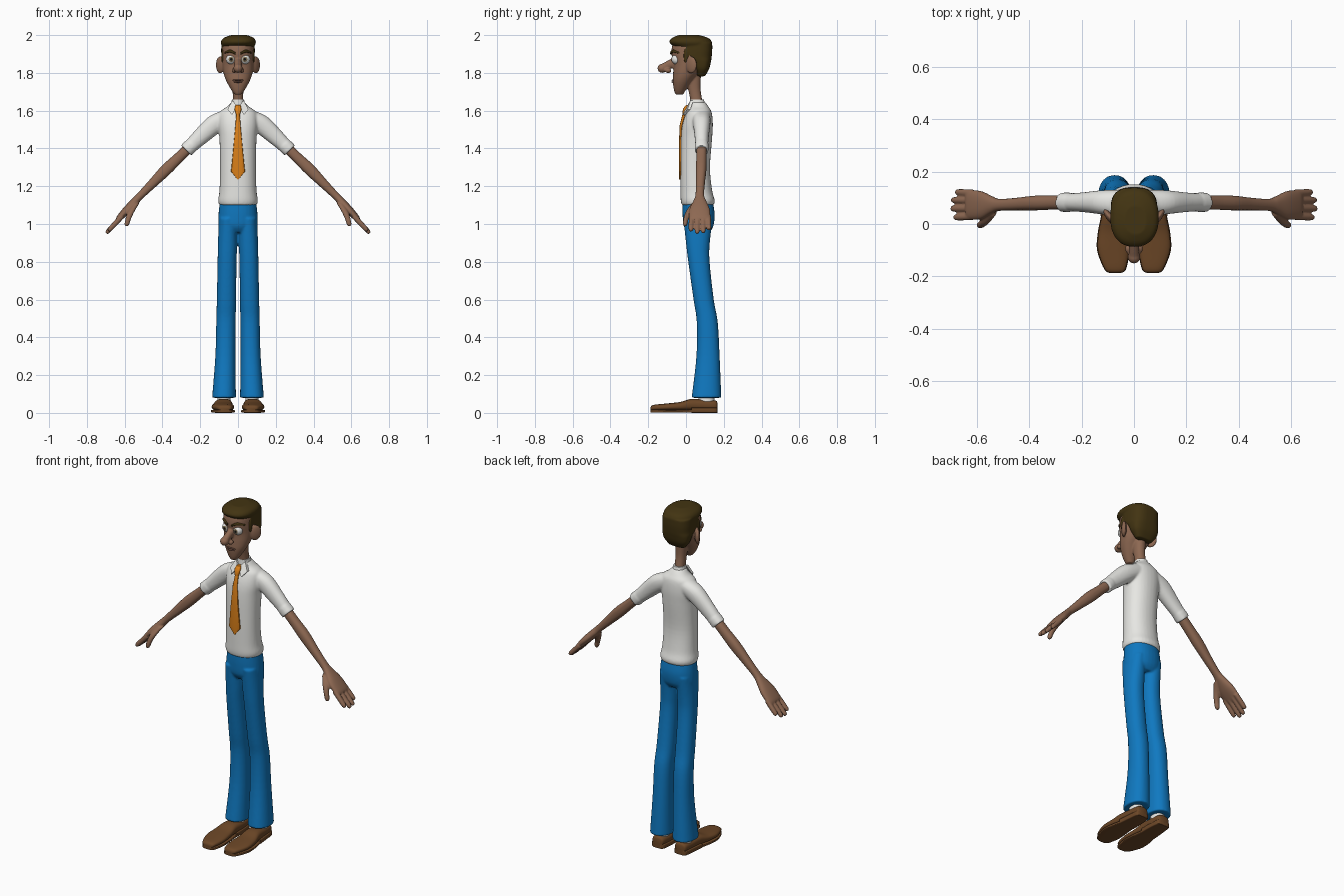
import bpy, bmesh, math
from mathutils import Vector, Matrix

if "Cube" in bpy.data.objects:
    bpy.data.objects.remove(bpy.data.objects["Cube"])

X, Y, Z = Vector((1, 0, 0)), Vector((0, 1, 0)), Vector((0, 0, 1))
ACROSS = Vector((0.7, 0, 0.7))      # perpendicular to the arm in the front plane
DOWN_ARM = Vector((0.68, 0, -0.73))  # direction the hand points


def material(name, r, g, b):
    m = bpy.data.materials.new(name)
    m.use_nodes = True
    m.diffuse_color = (r, g, b, 1)
    bsdf = next(n for n in m.node_tree.nodes if n.type == 'BSDF_PRINCIPLED')
    bsdf.inputs["Base Color"].default_value = (r, g, b, 1)
    bsdf.inputs["Roughness"].default_value = 0.7
    return m


SKIN = material("skin", 0.27, 0.14, 0.085)
LIPS = material("lips", 0.17, 0.08, 0.055)
SHIRT = material("shirt white", 0.8, 0.8, 0.77)
BLUE = material("trouser blue", 0.005, 0.19, 0.53)
ORANGE = material("tie orange", 0.72, 0.22, 0.01)
HAIR = material("hair brown", 0.055, 0.034, 0.006)
SHOE = material("shoe brown", 0.15, 0.063, 0.02)
EYE = material("eye white", 0.85, 0.85, 0.82)
IRIS = material("iris", 0.2, 0.15, 0.08)
PUPIL = material("pupil black", 0.005, 0.005, 0.005)


def spline(rings, steps):
    """Smoothly interpolate the ring values."""
    pts = [Vector(r) for r in rings]
    out = []
    for i in range(len(pts) - 1):
        p0, p1 = pts[max(i - 1, 0)], pts[i]
        p2, p3 = pts[i + 1], pts[min(i + 2, len(pts) - 1)]
        for k in range(steps):
            t = k / steps
            a, b = (p2 - p0) / 2, (p3 - p1) / 2
            h = t * t * (3 - 2 * t)
            out.append(p1 * (1 - h) + p2 * h + a * (t * (1 - t) ** 2) - b * (t * t * (1 - t)))
    return out + [pts[-1]]


def loft(bm, rings, u=X, v=Y, p=2.2, steps=5, n=32, pair=False):
    """Skin superellipse rings (x, y, z, half width, half depth)."""
    for side in ((1, -1) if pair else (1,)):
        loops = []
        for x, y, z, a, b in spline(rings, steps):
            loop = []
            for k in range(n):
                t = math.tau * k / n
                c, s = math.cos(t), math.sin(t)
                co = (Vector((x, y, z)) + u * math.copysign(abs(c) ** (2 / p), c) * a
                      + v * math.copysign(abs(s) ** (2 / p), s) * b)
                co.x *= side
                loop.append(bm.verts.new(co))
            loops.append(loop)
        for lo, hi in zip(loops, loops[1:]):
            for k in range(n):
                bm.faces.new((lo[k], lo[(k + 1) % n], hi[(k + 1) % n], hi[k]))
        bm.faces.new(loops[0])
        bm.faces.new(loops[-1])


def upright(rows):
    """Turn (z, x, half width, front, back) into rings."""
    return [(x, (f + b) / 2, z, a, (b - f) / 2) for z, x, a, f, b in rows]


def ball(bm, center, radii, pair=False, turn=0):
    for side in ((1, -1) if pair else (1,)):
        m = (Matrix.Translation((center[0] * side, center[1], center[2]))
             @ Matrix.Rotation(turn * side, 4, 'Z') @ Matrix.Diagonal((*radii, 1)))
        bmesh.ops.create_uvsphere(bm, u_segments=24, v_segments=16, radius=1, matrix=m)


def finish(bm, name, *mats, voxel=0, smooth=4):
    bmesh.ops.recalc_face_normals(bm, faces=bm.faces)
    me = bpy.data.meshes.new(name)
    bm.to_mesh(me)
    bm.free()
    me.shade_smooth()
    me.set_sharp_from_angle(angle=math.radians(40))
    for m in mats:
        me.materials.append(m)
    ob = bpy.data.objects.new(name, me)
    bpy.context.collection.objects.link(ob)
    if voxel:   # fuse overlapping volumes into one skin
        r = ob.modifiers.new("fuse", 'REMESH')
        r.mode, r.voxel_size, r.use_smooth_shade = 'VOXEL', voxel, True
        s = ob.modifiers.new("relax", 'SMOOTH')
        s.factor, s.iterations = 0.5, smooth
    return ob


# Shirt: torso, sleeves, rolled cuffs
bm = bmesh.new()
loft(bm, upright([(1.1, 0, .099, -.022, .146), (1.125, 0, .105, -.028, .152), (1.18, 0, .098, -.029, .138),
                  (1.3, 0, .095, -.029, .127), (1.45, 0, .098, -.027, .138), (1.53, 0, .105, -.018, .142),
                  (1.59, 0, .098, .002, .136), (1.62, 0, .06, .02, .12), (1.645, 0, .036, .024, .102)]))
loft(bm, [(.05, .08, 1.565, .05, .05), (.12, .083, 1.53, .046, .052), (.2, .083, 1.46, .037, .044),
          (.265, .083, 1.398, .033, .035)], Y, ACROSS, pair=True)
loft(bm, [(.243, .083, 1.42, .037, .039), (.274, .083, 1.39, .037, .039)], Y, ACROSS, steps=2, pair=True)
finish(bm, "shirt", SHIRT, voxel=.006, smooth=4)

# Collar band and pointed flaps
bm = bmesh.new()
loft(bm, [(0, .062, 1.625, .038, .042), (0, .058, 1.66, .032, .036)], steps=2)
for s in (1, -1):
    flap = [(.004, .008, 1.622), (.03, .028, 1.655), (.055, .012, 1.607), (.032, -.014, 1.578)]
    front = [bm.verts.new((x * s, y - .004, z)) for x, y, z in flap]
    back = [bm.verts.new((x * s, y + .012, z)) for x, y, z in flap]
    bm.faces.new(front)
    bm.faces.new(back)
    for k in range(4):
        j = (k + 1) % 4
        bm.faces.new((front[k], front[j], back[j], back[k]))
finish(bm, "collar", SHIRT)

# Tie blade and knot
bm = bmesh.new()
loft(bm, [(0, -.03, 1.235, .002, .006), (0, -.03, 1.278, .037, .007), (0, -.031, 1.4, .025, .007),
          (0, -.027, 1.52, .014, .007), (0, -.01, 1.585, .009, .008)], p=3, steps=1, n=16)
loft(bm, [(0, -.01, 1.575, .009, .01), (0, -.003, 1.608, .018, .013), (0, .012, 1.63, .012, .012)],
     p=3, steps=2, n=16)
finish(bm, "tie", ORANGE)

# Trousers: hips and flared legs
bm = bmesh.new()
loft(bm, upright([(1.112, 0, .097, -.018, .143), (1.05, 0, .103, -.018, .152), (.99, 0, .104, -.012, .145),
                  (.955, 0, .09, .01, .125)]))
loft(bm, upright([(1.03, .053, .048, -.014, .142), (.9, .055, .051, .0, .126), (.8, .058, .05, .012, .125),
                  (.6, .061, .051, .04, .147), (.48, .064, .051, .057, .168), (.3, .067, .053, .055, .178),
                  (.08, .074, .063, .03, .187)]), pair=True)
finish(bm, "trousers", BLUE, voxel=.006, smooth=3)

# Socks
bm = bmesh.new()
loft(bm, upright([(.04, .074, .036, .06, .15), (.1, .074, .034, .07, .15)]), steps=1, pair=True)
finish(bm, "socks", SHIRT)

# Shoes: upper, sole and heel share one outline (y, x, half width, top)
outline = [(-.187, .071, .022, .03), (-.172, .072, .042, .042), (-.1, .079, .062, .05), (-.03, .08, .058, .058),
           (.03, .077, .049, .074), (.1, .074, .045, .07), (.155, .074, .038, .066), (.166, .074, .024, .055)]
bm = bmesh.new()
loft(bm, [(x, y, top / 2 + .006, a * .95, top / 2 - .006) for y, x, a, top in outline], X, Z, p=2.6, pair=True)
loft(bm, [(x, y, .009, a, .008) for y, x, a, top in outline], X, Z, p=6, pair=True)
loft(bm, [(x, y, .014, a + .002, .014) for y, x, a, top in outline[4:]], X, Z, p=8, pair=True)
finish(bm, "shoes", SHOE)

# Arms and hands
bm = bmesh.new()
loft(bm, [(.24, .083, 1.423, .027, .027), (.31, .082, 1.355, .027, .028), (.38, .08, 1.288, .028, .031),
          (.45, .076, 1.217, .024, .025), (.515, .073, 1.152, .023, .02), (.545, .073, 1.12, .034, .021),
          (.585, .072, 1.077, .054, .022), (.625, .073, 1.035, .056, .017), (.638, .073, 1.02, .05, .012)],
     Y, ACROSS, p=2.3, pair=True)
for y, length in ((.029, .105), (.06, .122), (.09, .118), (.118, .095)):
    base = Vector((.615, y, 1.04))
    spread = Vector((0, (y - .073) * .08, 0))
    loft(bm, [(*(base + DOWN_ARM * length * t + spread * t), r, r)
              for t, r in ((0, .014), (.5, .0135), (.88, .012), (1, .007))], Y, ACROSS, n=16, pair=True)
loft(bm, [(.54, .05, 1.11, .02, .018), (.565, .018, 1.068, .018, .018), (.58, .001, 1.03, .014, .015),
          (.588, -.004, 1.0, .012, .013), (.59, -.005, .988, .006, .007)], Y, X, n=16, pair=True)
finish(bm, "arms_and_hands", SKIN, voxel=.0045, smooth=3)

# Head: skull, jaw, neck, nose and ears
bm = bmesh.new()
loft(bm, upright([(1.686, 0, .018, -.056, -.015), (1.71, 0, .036, -.064, .0), (1.757, 0, .062, -.07, .035),
                  (1.8, 0, .077, -.068, .07), (1.85, 0, .084, -.066, .1), (1.9, 0, .084, -.077, .12),
                  (1.95, 0, .08, -.07, .115), (1.975, 0, .05, -.04, .08)]))
loft(bm, upright([(1.6, 0, .03, .03, .095), (1.66, 0, .028, .022, .085), (1.72, 0, .029, .01, .077),
                  (1.8, 0, .035, -.01, .08)]))
loft(bm, [(0, -.04, 1.862, .022, .03), (0, -.08, 1.848, .019, .026), (0, -.125, 1.827, .02, .022)], X, Z)
ball(bm, (0, -.126, 1.824), (.024, .025, .024))
ball(bm, (.02, -.095, 1.812), (.014, .018, .013), pair=True)
ball(bm, (.095, .028, 1.842), (.013, .034, .045), pair=True, turn=-.6)
finish(bm, "head", SKIN, voxel=.0045, smooth=4)

# Lips
bm = bmesh.new()
ball(bm, (0, -.063, 1.762), (.03, .013, .005))
ball(bm, (0, -.063, 1.752), (.024, .014, .005))
finish(bm, "lips", LIPS)

# Hair: swept top, back of the head, sideburns
bm = bmesh.new()
loft(bm, upright([(1.937, .0, .084, -.062, .137), (1.962, .002, .093, -.088, .138), (1.985, .004, .08, -.074, .118),
                  (2.0, .006, .042, -.04, .07)]), p=2.3)
loft(bm, upright([(1.782, 0, .05, .06, .1), (1.82, 0, .077, .045, .122), (1.86, 0, .086, .022, .132),
                  (1.885, 0, .088, -.025, .136), (1.92, 0, .089, -.032, .139), (1.96, 0, .088, -.04, .139)]), p=2.8)
ball(bm, (.081, .0, 1.89), (.008, .014, .042), pair=True)
finish(bm, "hair", HAIR, voxel=.005, smooth=3)

# Eyebrows
bm = bmesh.new()
loft(bm, [(.014, -.077, 1.903, .008, .006), (.042, -.067, 1.915, .009, .008), (.072, -.037, 1.906, .007, .004)],
     Y, Z, n=12, pair=True)
finish(bm, "eyebrows", HAIR)

# Eyes: iris and pupil are the front faces of each ball
for name, side in (("left_eye", 1), ("right_eye", -1)):
    bm = bmesh.new()
    center = Vector((.036 * side, -.05, 1.872))
    m = Matrix.Translation(center) @ Matrix.Rotation(math.pi / 2, 4, 'X')
    bmesh.ops.create_uvsphere(bm, u_segments=24, v_segments=24, radius=.027, matrix=m)
    for f in bm.faces:
        angle = (f.calc_center_median() - center).angle(-Y)
        f.material_index = 2 if angle < .24 else 1 if angle < .5 else 0
    finish(bm, name, EYE, IRIS, PUPIL)
